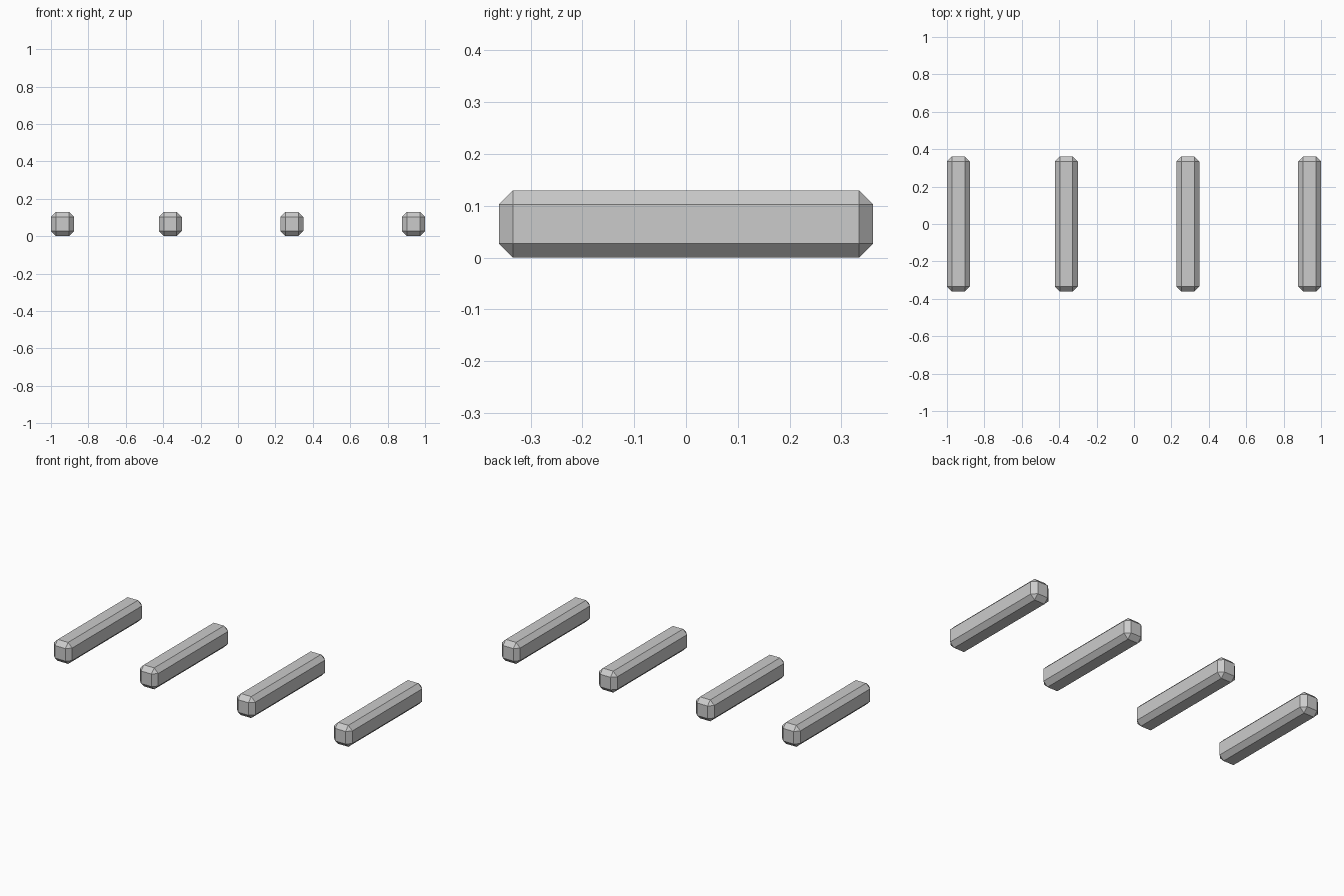
import bpy
import bmesh

if "Cube" in bpy.data.objects:
    bpy.data.objects.remove(bpy.data.objects["Cube"])

WIDTH, LENGTH, HEIGHT, CHAMFER = 0.123, 0.722, 0.13, 0.027


def chamfered_bar(name, x):
    """Square bar lying along y, with every edge chamfered flat."""
    bm = bmesh.new()
    bmesh.ops.create_cube(bm, size=1)
    bmesh.ops.scale(bm, vec=(WIDTH, LENGTH, HEIGHT), verts=bm.verts)
    bmesh.ops.bevel(bm, geom=bm.edges[:], offset=CHAMFER, segments=1,
                    affect='EDGES', profile=0.5)
    mesh = bpy.data.meshes.new(name)
    bm.to_mesh(mesh)
    bm.free()
    bar = bpy.data.objects.new(name, mesh)
    bar.location = (x, 0, HEIGHT / 2)
    bpy.context.collection.objects.link(bar)


# Four parallel bars, the left gap slightly narrower
for i, x in enumerate((-0.9385, -0.362, 0.288, 0.9385), 1):
    chamfered_bar(f"bar_{i}", x)
